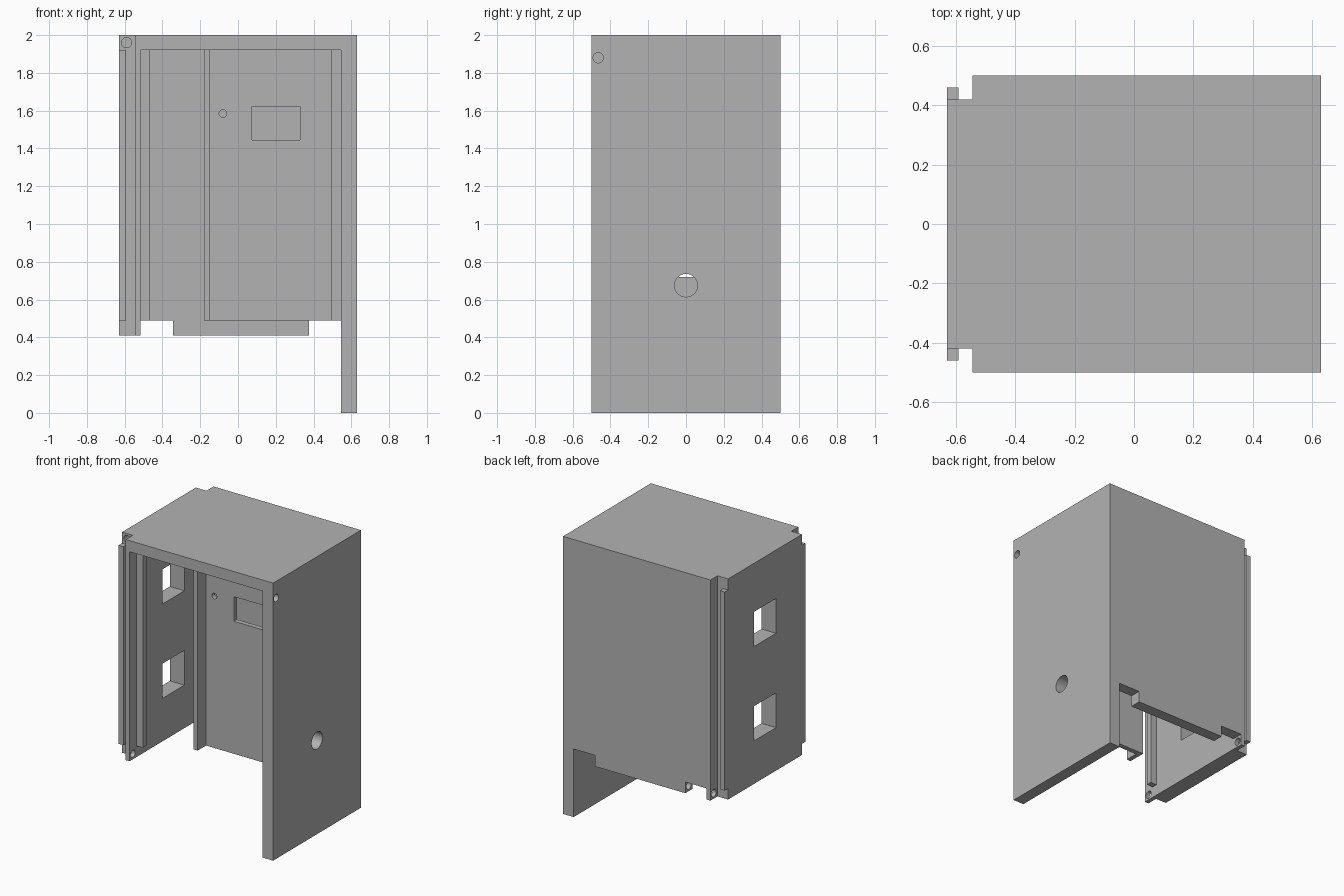
import bpy
import math
from mathutils import Vector, Matrix

cube = bpy.data.objects.get("Cube")
if cube:
    bpy.data.objects.remove(cube, do_unlink=True)

grey = bpy.data.materials.new("plain grey")
grey.use_nodes = True
tone = (0.45, 0.45, 0.45, 1)
grey.diffuse_color = tone
grey.node_tree.nodes["Principled BSDF"].inputs["Base Color"].default_value = tone


def link(name, mesh):
    ob = bpy.data.objects.new(name, mesh)
    bpy.context.collection.objects.link(ob)
    mesh.materials.append(grey)
    return ob


def prism(name, outline, place, low, high):
    """Extrude a counter-clockwise outline; place(a, b, height) gives the 3D point."""
    n = len(outline)
    verts = [place(a, b, h) for h in (low, high) for a, b in outline]
    faces = [tuple(reversed(range(n))), tuple(range(n, 2 * n))]
    faces += [(i, (i + 1) % n, (i + 1) % n + n, i + n) for i in range(n)]
    mesh = bpy.data.meshes.new(name)
    mesh.from_pydata(verts, [], faces)
    mesh.update()
    return link(name, mesh)


def upright(a, b, h):
    return (a, b, h)


def facing_back(a, b, h):
    return (-a, h, b)


def box(name, x, y, z):
    outline = [(x[0], y[0]), (x[1], y[0]), (x[1], y[1]), (x[0], y[1])]
    return prism(name, outline, upright, z[0], z[1])


def drill(centre, axis, radius, length):
    """Round cutter centred on a point and running along an axis."""
    outline = [(radius * math.cos(t), radius * math.sin(t))
               for t in (math.tau * i / 32 for i in range(32))]
    ob = prism("drill", outline, upright, -length / 2, length / 2)
    turn = Vector((0, 0, 1)).rotation_difference(Vector(axis)).to_matrix().to_4x4()
    ob.data.transform(Matrix.Translation(centre) @ turn)
    return ob


def cut(ob, cutters):
    """Subtract the cutters, bake the result and discard the cutters."""
    for c in cutters:
        c.hide_render = True
        mod = ob.modifiers.new("cut", "BOOLEAN")
        mod.operation = "DIFFERENCE"
        mod.solver = "EXACT"
        mod.object = c
    graph = bpy.context.evaluated_depsgraph_get()
    baked = bpy.data.meshes.new_from_object(ob.evaluated_get(graph))
    ob.modifiers.clear()
    ob.data = baked
    for c in cutters:
        bpy.data.objects.remove(c, do_unlink=True)


X_AXIS, Y_AXIS = (1, 0, 0), (0, 1, 0)
TOP, CEILING, SILL, BASE = 2.0, 1.92, 0.49, 0.41
OUT, FLANGE, INNER = -0.63, -0.545, -0.515     # side wall steps in x
RIGHT_IN, RIGHT_OUT = 0.545, 0.63
DEEP, STEP = 0.5, 0.42                         # half depths in y

# Tall side panel with two round holes
tall = box("tall_side_panel", (RIGHT_IN, RIGHT_OUT), (-DEEP, DEEP), (0, TOP))
cut(tall, [drill((0.59, -0.465, 1.88), X_AXIS, 0.027, 0.3),
           drill((0.59, 0, 0.675), X_AXIS, 0.061, 0.3)])

# Roof
box("roof", (INNER, RIGHT_IN), (-DEEP, DEEP), (CEILING, TOP))

# Stepped side wall with two square windows and corner holes
wall_plan = [(OUT, -STEP), (FLANGE, -STEP), (FLANGE, -DEEP), (INNER, -DEEP),
             (INNER, DEEP), (FLANGE, DEEP), (FLANGE, STEP), (OUT, STEP)]
wall = prism("stepped_side_wall", wall_plan, upright, BASE, TOP)
windows = [box("window_cutter", (-0.8, -0.4), (-0.125, 0.125), (z, z + 0.25))
           for z in (0.72, 1.40)]
pins = [drill((-0.53, y, 0.45), X_AXIS, 0.027, 0.12) for y in (-0.462, 0.462)]
cut(wall, windows + pins + [drill((-0.59, -STEP, 1.96), Y_AXIS, 0.027, 0.2)])

# Back panel with a lower tab and a blind pin hole in the tab's end
back_outline = [(0.345, BASE), (0.345, SILL), (-INNER, SILL), (-INNER, CEILING),
                (-RIGHT_IN, CEILING), (-RIGHT_IN, SILL), (-0.375, SILL), (-0.375, BASE)]
back = prism("back_panel", back_outline, facing_back, STEP, DEEP)
cut(back, [drill((-0.345, 0.46, 0.45), X_AXIS, 0.027, 0.2)])

# Outer rails in the wall's stepped corners
for side, label in ((-1, "front"), (1, "back")):
    box(label + "_outer_rail", (OUT, -0.592),
        sorted((side * STEP, side * 0.46)), (SILL, CEILING))

# Inner rails behind the front opening
box("inner_rail_right", (INNER, -0.465), (-STEP, -0.38), (SILL, CEILING))
box("inner_rail_left", (0.492, RIGHT_IN), (-STEP, -0.38), (SILL, CEILING))

# Inner partition, L-shaped in plan, with a slot and a small hole
partition_plan = [(-0.18, -0.25), (-0.147, -0.25), (-0.147, -0.155),
                  (RIGHT_IN, -0.155), (RIGHT_IN, -0.12), (-0.18, -0.12)]
partition = prism("inner_partition", partition_plan, upright, SILL, CEILING)
cut(partition, [box("slot_cutter", (0.075, 0.328), (-0.3, 0), (1.445, 1.622)),
                drill((-0.08, -0.14, 1.585), Y_AXIS, 0.02, 0.2)])
